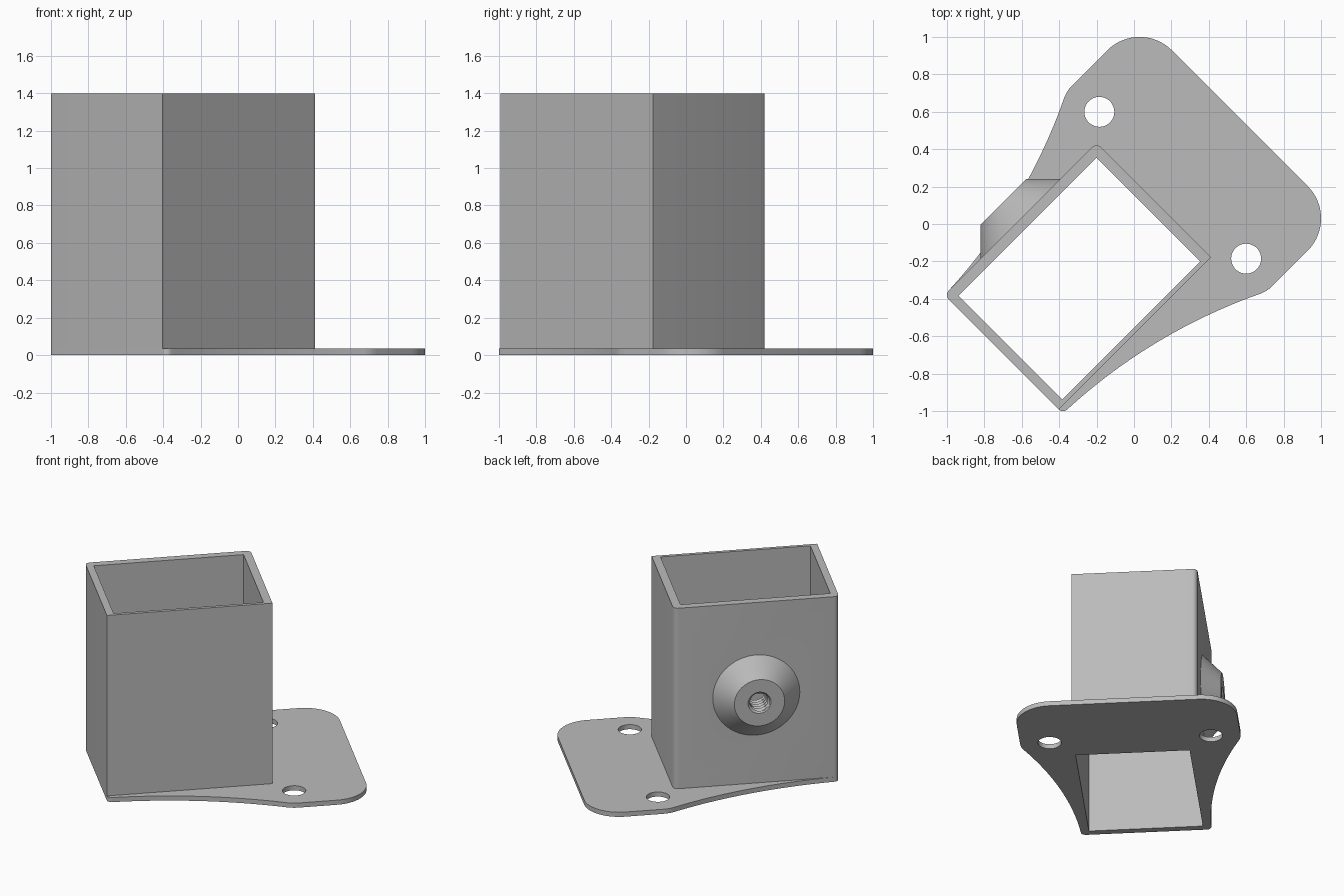
import bpy, bmesh, math
from mathutils import Matrix

cube = bpy.data.objects.get("Cube")
if cube:
    bpy.data.objects.remove(cube, do_unlink=True)

grey = bpy.data.materials.new("plain grey")
grey.use_nodes = True
GREY = (0.5, 0.5, 0.5, 1)
grey.diffuse_color = GREY
grey.node_tree.nodes["Principled BSDF"].inputs["Base Color"].default_value = GREY

PLATE, TOP, MID_U, MID_Z = 0.035, 1.4, -0.41, 0.7
BACK, FRONT, SIDE, THIN_SIDE, ROUND = -0.986, 0.166, 0.449, -0.417, 0.035


def finish(name, bm):
    bmesh.ops.recalc_face_normals(bm, faces=bm.faces)
    mesh = bpy.data.meshes.new(name)
    bm.to_mesh(mesh)
    bm.free()
    ob = bpy.data.objects.new(name, mesh)
    bpy.context.collection.objects.link(ob)
    mesh.materials.append(grey)
    return ob


def prism(name, outline, z0, z1):
    bm = bmesh.new()
    face = bm.faces.new([bm.verts.new((x, y, z0)) for x, y in outline])
    side = bmesh.ops.extrude_face_region(bm, geom=[face])["geom"]
    bmesh.ops.translate(bm, vec=(0, 0, z1 - z0),
                        verts=[g for g in side if isinstance(g, bmesh.types.BMVert)])
    return finish(name, bm)


def arc(cx, cy, r, a0, a1, n):
    angles = [math.radians(a0 + (a1 - a0) * i / n) for i in range(n + 1)]
    return [(cx + r * math.cos(a), cy + r * math.sin(a)) for a in angles]


def lathe(name, radius, depths, n, close=True):
    """Stack of rings along the boss axis; radius is a function of depth and turn."""
    bm = bmesh.new()
    rings = []
    for d in depths:
        ring = []
        for i in range(n):
            r, a = radius(d, i / n), 2 * math.pi * i / n
            ring.append(bm.verts.new((MID_U + r * math.cos(a), d, MID_Z + r * math.sin(a))))
        rings.append(ring)
    for low, high in zip(rings, rings[1:]):
        for i in range(n):
            j = (i + 1) % n
            bm.faces.new((low[i], low[j], high[j], high[i]))
    bm.faces.new(rings[0])
    bm.faces.new(rings[-1])
    return finish(name, bm)


def combine(ob, *steps):
    """Apply boolean steps, then drop the helper solids."""
    for operation, other in steps:
        other.hide_render = True
        mod = ob.modifiers.new(operation, "BOOLEAN")
        mod.operation, mod.object, mod.solver = operation, other, "EXACT"
    bpy.context.view_layer.update()
    deps = bpy.context.evaluated_depsgraph_get()
    mesh = bpy.data.meshes.new_from_object(ob.evaluated_get(deps))
    ob.modifiers.clear()
    ob.data = mesh
    for _, other in steps:
        bpy.data.objects.remove(other, do_unlink=True)


def polish(ob):
    # Turn the part to its diagonal stance and smooth the curved faces
    ob.data.transform(Matrix.Rotation(math.radians(45), 4, "Z"))
    bpy.ops.object.select_all(action="DESELECT")
    ob.select_set(True)
    bpy.context.view_layer.objects.active = ob
    bpy.ops.object.shade_smooth_by_angle(angle=math.radians(30))


def opening():
    u0, u1, v = -0.935, 0.108, 0.392
    return prism("opening_cutter", [(u0, -v), (u1, -v), (u1, v), (u0, v)], -0.1, TOP + 0.1)


# Base plate: rounded lugs flaring out of the socket, mirrored across its axis
half = arc(0.555, 0.513, 0.245, 0, 90, 16)
half += arc(0.293, 0.562, 0.196, 90, 115.5, 6)
half += arc(-1.0835, 3.446, 3.0, -64.5, -87.5, 24)[1:]
half += arc(BACK + ROUND, SIDE - ROUND, ROUND, 92.5, 180, 6)[1:]
plate = prism("base_plate", half + [(u, -v) for u, v in reversed(half)], 0, PLATE)
screw_holes = [prism("screw_hole_cutter", arc(0.293, s * 0.555, 0.08, 0, 352.5, 47), -0.1, 0.1)
               for s in (1, -1)]
combine(plate, ("DIFFERENCE", opening()), *[("DIFFERENCE", h) for h in screw_holes])
polish(plate)

# Socket: rectangular tube with two rounded corners on the boss side
outline = [(BACK, THIN_SIDE), (FRONT, THIN_SIDE)]
outline += arc(FRONT - ROUND, SIDE - ROUND, ROUND, 0, 90, 6)
outline += arc(BACK + ROUND, SIDE - ROUND, ROUND, 90, 180, 6)
socket = prism("socket", outline, PLATE, TOP)

# Conical boss on the socket side
TIP = 0.577
boss = lathe("boss", lambda d, t: 0.175 + max(0, TIP - d), [0.42, TIP], 64)


# Threaded bore with a small lead-in at the mouth
def thread(d, t):
    wave = abs(((d / 0.034 + t) % 1) * 2 - 1)
    return max(0.06 + 0.018 * wave, 0.08 + d - TIP)


bore = lathe("bore_cutter", thread, [0.34 + 0.0085 * i for i in range(30)], 32)
combine(socket, ("UNION", boss), ("DIFFERENCE", opening()), ("DIFFERENCE", bore))
polish(socket)
